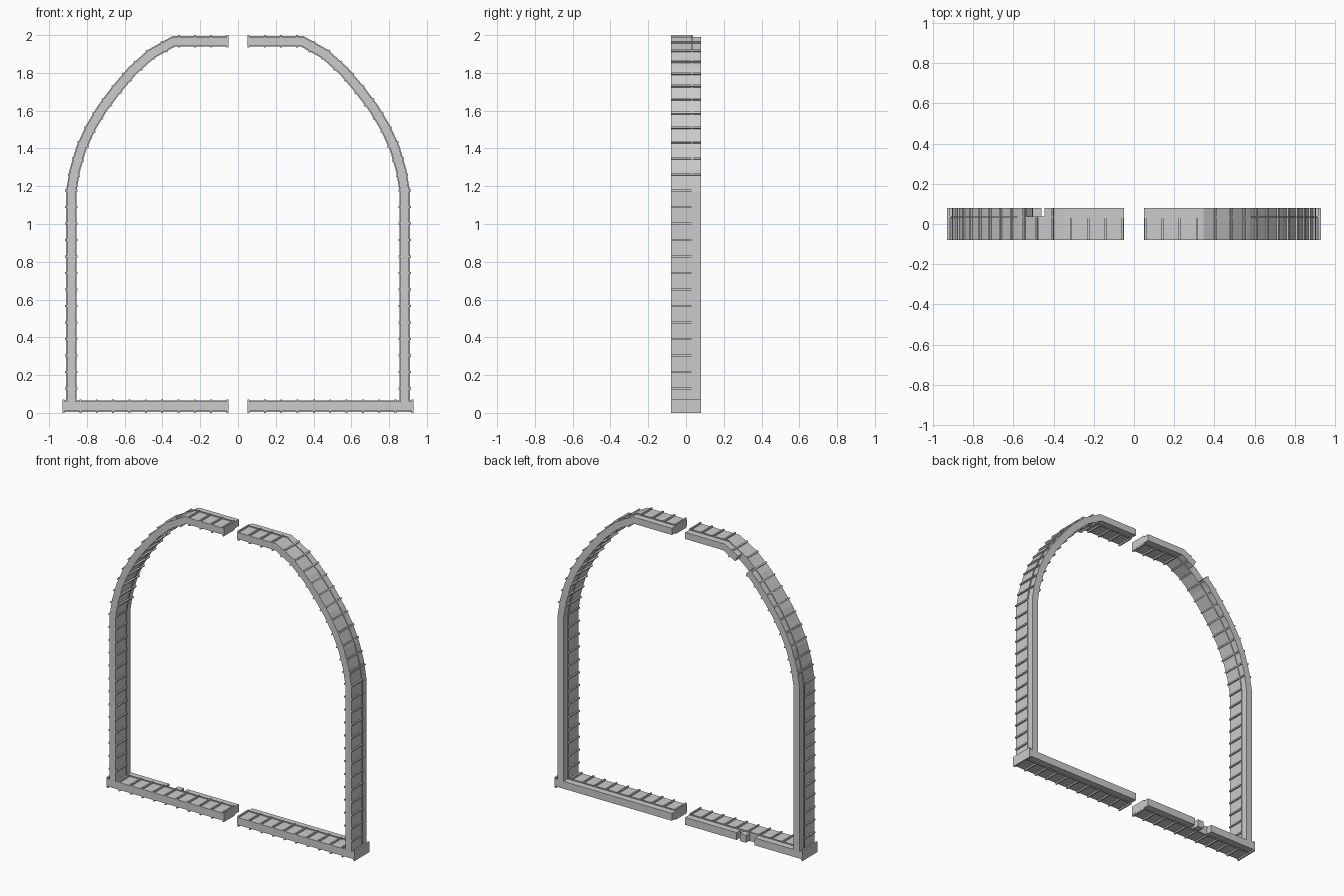
import bpy, bmesh
from mathutils import Vector

cube = bpy.data.objects.get("Cube")
if cube:
    bpy.data.objects.remove(cube, do_unlink=True)

FRONT, SEAM, BACK = -0.08, 0.035, 0.08
HALF, RAISE, RIB_W = 0.0225, 0.01, 0.01


def vecs(points):
    return [Vector(p) for p in points]


def locate(path, dist):
    """Point and direction at a distance along an x/z path."""
    for a, b in zip(path, path[1:]):
        length = (b - a).length
        if dist <= length or b is path[-1]:
            d = (b - a).normalized()
            return a + d * dist, d
        dist -= length


def total(path):
    return sum((b - a).length for a, b in zip(path, path[1:]))


def cut(path, start, end):
    """Portion of a path between two distances."""
    result, run = [locate(path, start)[0]], 0
    for a, b in zip(path, path[1:]):
        run += (b - a).length
        if start + 0.001 < run < end - 0.001:
            result.append(b)
    return result + [locate(path, end)[0]]


def band(bm, path, half, y0, y1, side):
    """Sweep a rectangle along a mitred path."""
    rings = []
    for i, p in enumerate(path):
        before = (p - path[i - 1]).normalized() if i else None
        after = (path[i + 1] - p).normalized() if i < len(path) - 1 else None
        before, after = before or after, after or before
        t = (before + after).normalized()
        n = Vector((-t.y, t.x)) * half / max(t.dot(after), 0.5)
        corners = [(p + n, y0), (p + n, y1), (p - n, y1), (p - n, y0)]
        rings.append([bm.verts.new((side * q.x, y, q.y)) for q, y in corners])
    for r, s in zip(rings, rings[1:]):
        for j in range(4):
            k = (j + 1) % 4
            bm.faces.new((r[j], r[k], s[k], s[j]))
    bm.faces.new(rings[0])
    bm.faces.new(rings[-1])


def rib(bm, path, dist, y1, side, half=HALF):
    p, d = locate(path, dist)
    band(bm, [p - d * RIB_W / 2, p + d * RIB_W / 2], half + RAISE, FRONT, y1, side)


def finish(bm, name):
    bmesh.ops.recalc_face_normals(bm, faces=bm.faces)
    mesh = bpy.data.meshes.new(name)
    bm.to_mesh(mesh)
    bm.free()
    bpy.context.collection.objects.link(bpy.data.objects.new(name, mesh))


# Centre lines of one half of the frame
arch = vecs([(0.05, 1.967), (0.34, 1.967), (0.46, 1.90), (0.56, 1.81),
             (0.645, 1.71), (0.72, 1.61), (0.78, 1.51), (0.83, 1.40),
             (0.865, 1.28), (0.883, 1.17)])
post = vecs([(0.883, 1.17), (0.883, 0.05)])
upper = arch + post[1:]
base = vecs([(0.05, 0.035), (0.93, 0.035)])
BASE_HALF = 0.025
arch_gap = (0.398, 0.508)

for side, word in ((1, "left"), (-1, "right")):
    damaged = side < 0

    # Front band and raised seam of the upper frame
    bm = bmesh.new()
    band(bm, upper, HALF, FRONT, SEAM, side)
    band(bm, upper, HALF + 0.005, SEAM - 0.006, SEAM + 0.002, side)
    finish(bm, word + "_arch_front_band")

    # Rear band, broken on one side
    bm = bmesh.new()
    end = total(upper)
    spans = [(0, arch_gap[0]), (arch_gap[1], end)] if damaged else [(0, end)]
    for a, b in spans:
        band(bm, cut(upper, a, b), HALF, SEAM, BACK, side)
    finish(bm, word + "_arch_rear_band")

    # Cross ribs of the arch and post
    bm = bmesh.new()
    for k in range(15):
        dist = 0.006 + k * 0.0855
        broken = damaged and arch_gap[0] < dist < arch_gap[1]
        straight = dist < 0.28
        rib(bm, arch, dist, SEAM if broken or straight else BACK, side)
    for k in range(13):
        rib(bm, post, 1.04 - k * 0.0873, SEAM, side)
    finish(bm, word + "_arch_ribs")

    # Base beam with its rear band
    bm = bmesh.new()
    band(bm, base, BASE_HALF, FRONT, SEAM, side)
    band(bm, base, BASE_HALF + 0.005, SEAM - 0.006, SEAM + 0.002, side)
    spans = [(0, 0.385), (0.41, 0.455), (0.52, 0.88)] if damaged else [(0, 0.88)]
    for a, b in spans:
        band(bm, cut(base, a, b), BASE_HALF, SEAM, BACK, side)
    finish(bm, word + "_base_beam")

    # Base ribs and end plate
    bm = bmesh.new()
    for k in range(10):
        rib(bm, base, 0.006 + k * 0.0865, SEAM, side, BASE_HALF)
    band(bm, cut(base, 0.868, 0.88), BASE_HALF + RAISE, FRONT, BACK, side)
    finish(bm, word + "_base_ribs")
